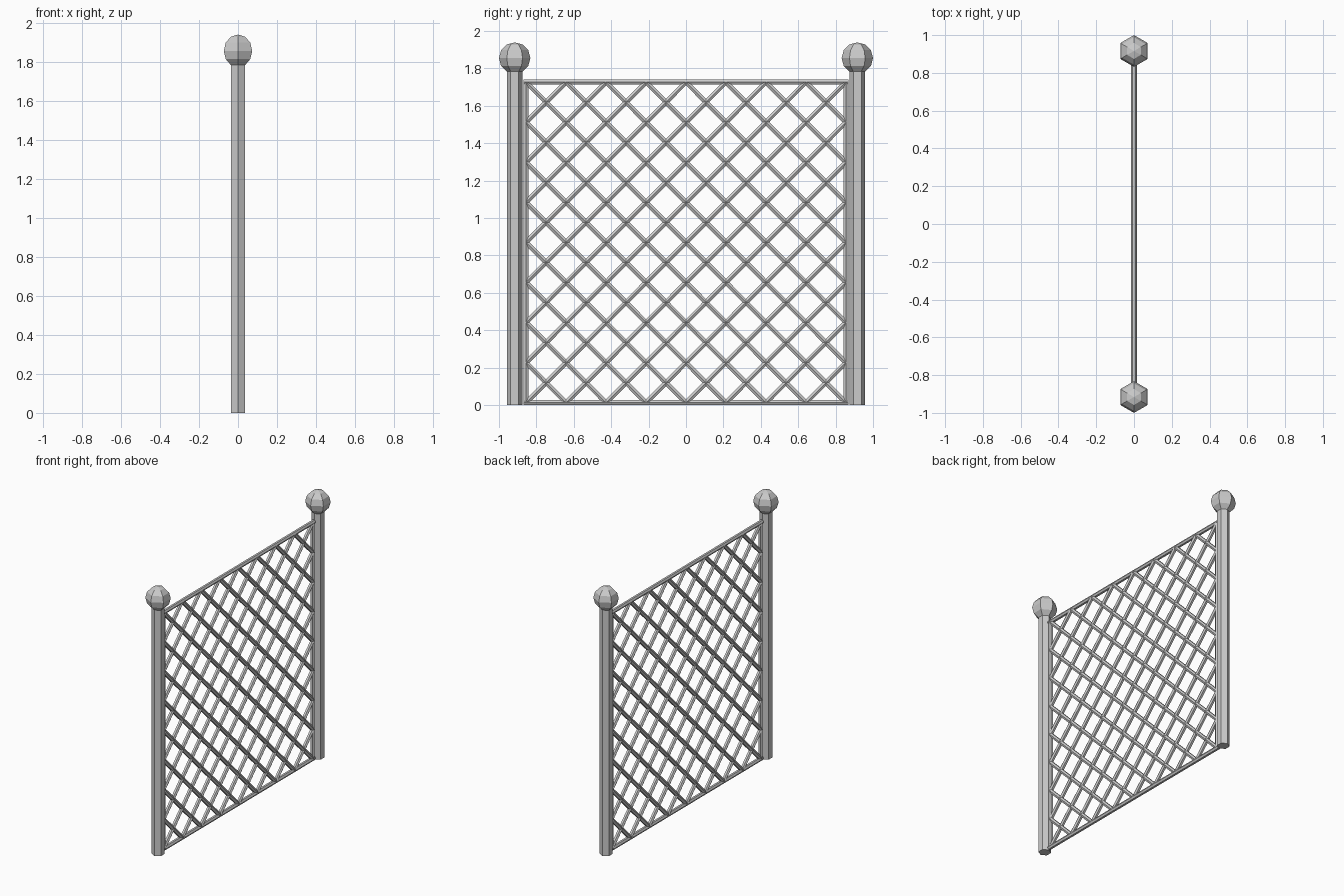
import bpy, bmesh, math
from mathutils import Vector

if "Cube" in bpy.data.objects:
    bpy.data.objects.remove(bpy.data.objects["Cube"])

X, Y, Z = Vector((1, 0, 0)), Vector((0, 1, 0)), Vector((0, 0, 1))
SIDES = 6
POST_Y, POST_R = 0.916, 0.042
BALL_R, BALL_Z = 0.084, 1.855
HALF, LOW, HIGH = 0.855, 0.013, 1.727   # lattice panel centre lines
CELLS, BAR_R = 8, 0.015

grey = bpy.data.materials.new("painted grey")
grey.use_nodes = True
grey.diffuse_color = (0.6, 0.6, 0.6, 1)
grey.node_tree.nodes["Principled BSDF"].inputs["Base Color"].default_value = (0.6, 0.6, 0.6, 1)


def loft(bm, sections, corner):
    """Six-sided solid through (centre, radius) sections; a corner points along 'corner'."""
    axis = (sections[-1][0] - sections[0][0]).normalized()
    side = axis.cross(corner)
    rings = []
    for centre, r in sections:
        if r == 0:
            rings.append([bm.verts.new(centre)] * SIDES)
            continue
        angles = [math.tau * i / SIDES for i in range(SIDES)]
        rings.append([bm.verts.new(centre + r * (math.cos(a) * corner + math.sin(a) * side))
                      for a in angles])
    for low, high in zip(rings, rings[1:]):
        for i in range(SIDES):
            j = (i + 1) % SIDES
            bm.faces.new(dict.fromkeys((low[i], low[j], high[j], high[i])))
    for ring in (rings[0], rings[-1]):
        if ring[0] is not ring[1]:
            bm.faces.new(ring)


def bar(bm, a, b):
    loft(bm, [(Vector((0, *a)), BAR_R), (Vector((0, *b)), BAR_R)], X)


def finish(name, bm):
    bmesh.ops.recalc_face_normals(bm, faces=bm.faces)
    mesh = bpy.data.meshes.new(name)
    bm.to_mesh(mesh)
    bm.free()
    mesh.materials.append(grey)
    bpy.context.collection.objects.link(bpy.data.objects.new(name, mesh))


# Posts with faceted ball finials
for label, s in (("front", -1), ("back", 1)):
    base = Y * POST_Y * s
    bm = bmesh.new()
    loft(bm, [(base, POST_R), (base + Z * (BALL_Z - BALL_R * math.sin(math.pi / 3)), POST_R)], Y)
    finish(label + "_post", bm)

    bm = bmesh.new()
    rings = [(base + Z * (BALL_Z + BALL_R * math.sin(math.radians(a))),
              BALL_R * math.cos(math.radians(a))) for a in range(-60, 61, 30)]
    loft(bm, rings + [(base + Z * (BALL_Z + BALL_R), 0)], Y)
    finish(label + "_post_ball", bm)

    # Upright rail beside the post
    bm = bmesh.new()
    bar(bm, (s * HALF, LOW), (s * HALF, HIGH))
    finish(label + "_side_rail", bm)

# Top and bottom rails
for label, z in (("bottom_rail", LOW), ("top_rail", HIGH)):
    bm = bmesh.new()
    bar(bm, (-HALF - BAR_R, z), (HALF + BAR_R, z))
    finish(label, bm)

# Diagonal lattice, one object per direction
for label, s in (("rising_lattice", 1), ("falling_lattice", -1)):
    bm = bmesh.new()
    for k in range(1 - CELLS, CELLS):
        start, end = max(0, k), min(CELLS, CELLS + k)
        ends = [(s * HALF * (2 * t / CELLS - 1), LOW + (HIGH - LOW) * (t - k) / CELLS)
                for t in (start, end)]
        bar(bm, *ends)
    finish(label, bm)
